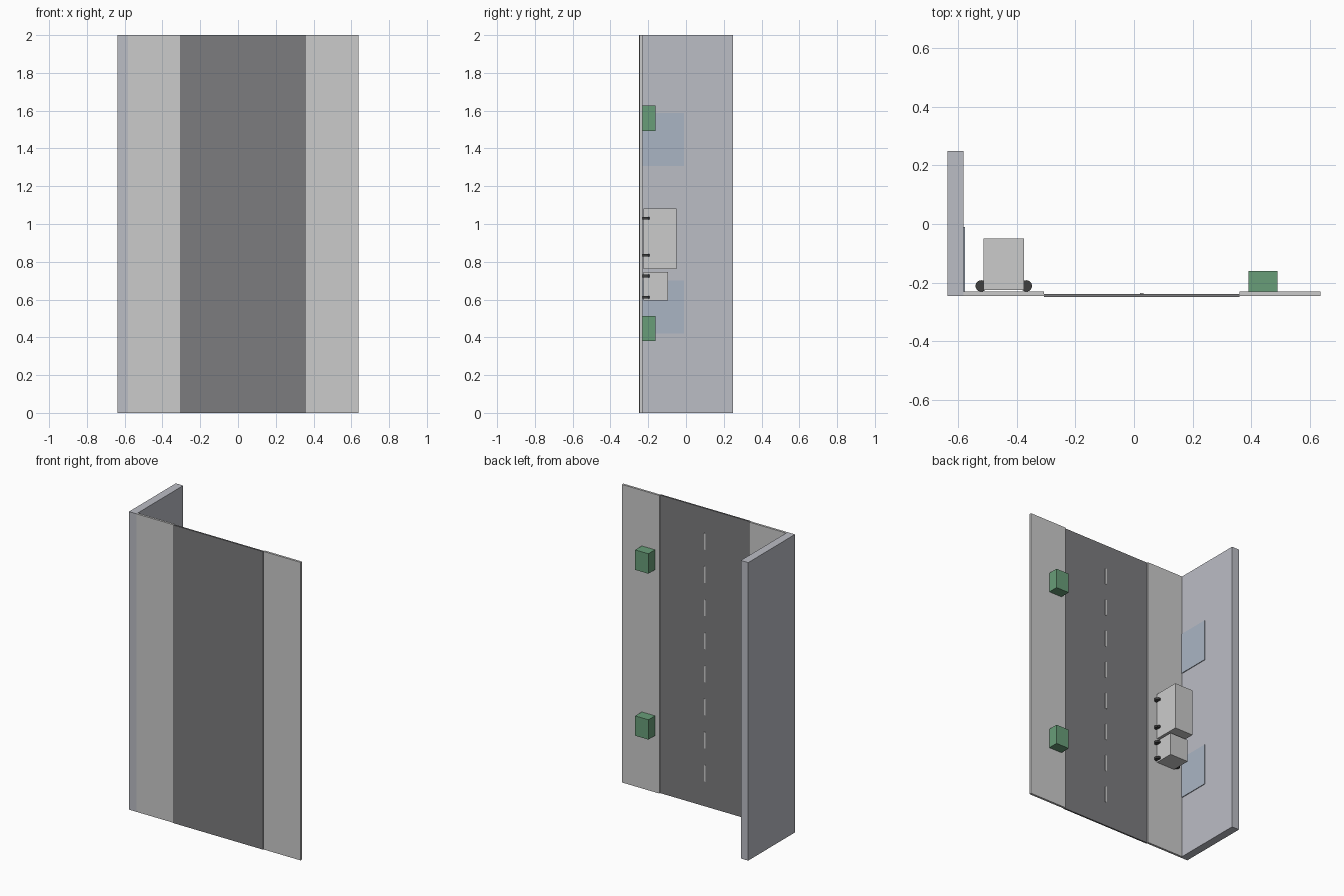
import bpy
import math

if "Cube" in bpy.data.objects:
    bpy.data.objects.remove(bpy.data.objects["Cube"])

def material(name, rgb):
    m = bpy.data.materials.new(name)
    m.diffuse_color = (*rgb, 1)
    m.use_nodes = True
    m.node_tree.nodes["Principled BSDF"].inputs["Base Color"].default_value = m.diffuse_color
    return m

ROAD = material("asphalt", (0.2, 0.2, 0.21))
WALL = material("wall_paint", (0.5, 0.51, 0.56))
GLASS = material("window_glass", (0.4, 0.46, 0.55))
GREEN = material("hedge_green", (0.14, 0.34, 0.19))
RUBBER = material("rubber", (0.05, 0.05, 0.05))
PAINT = material("road_paint", (0.8, 0.8, 0.8))

def box(name, x, y, z, mat=None):
    """Box spanning the (min, max) ranges on each axis."""
    bpy.ops.mesh.primitive_cube_add(size=1, location=[(a + b) / 2 for a, b in (x, y, z)])
    o = bpy.context.object
    o.name = name
    o.scale = [b - a for a, b in (x, y, z)]
    bpy.ops.object.transform_apply(location=False, rotation=False, scale=True)
    if mat:
        o.data.materials.append(mat)
    return o

FULL = (0, 2)
WALK_TOP = -0.231

# Street slabs and building wall (street runs along z, its upper side faces +y)
box("road", (-0.307, 0.36), (-0.25, -0.239), FULL, ROAD)
box("left_pavement", (-0.582, -0.307), (-0.246, WALK_TOP), FULL)
box("right_pavement", (0.36, 0.637), (-0.246, WALK_TOP), FULL)
box("building_wall", (-0.637, -0.582), (-0.246, 0.25), FULL, WALL)

# Dashed centre line
for k in range(1, 9):
    c = k * 2 / 9
    box("lane_dash", (0.021, 0.032), (-0.240, -0.236), (c - 0.055, c + 0.055), PAINT)

# Shop windows on the wall and hedges on the far pavement
for z in ((0.42, 0.70), (1.307, 1.587)):
    box("window", (-0.584, -0.577), (WALK_TOP, -0.01), z, GLASS)
for z in ((0.38, 0.513), (1.493, 1.627)):
    box("hedge", (0.392, 0.49), (WALK_TOP, -0.161), z, GREEN)

# Parked truck: cargo box, cab and eight wheel discs
TRUCK_X = (-0.514, -0.376)
box("cargo_box", TRUCK_X, (-0.226, -0.05), (0.763, 1.081))
box("cab", TRUCK_X, (-0.226, -0.096), (0.594, 0.747))
for z in (0.612, 0.725, 0.835, 1.031):
    for side in (-1, 1):
        bpy.ops.mesh.primitive_cylinder_add(vertices=24, radius=0.0195, depth=0.014,
                                            location=(-0.445 + side * 0.077, -0.2115, z))
        wheel = bpy.context.object
        wheel.name = "wheel"
        wheel.data.materials.append(RUBBER)
        bpy.ops.object.shade_smooth_by_angle(angle=math.radians(30))
